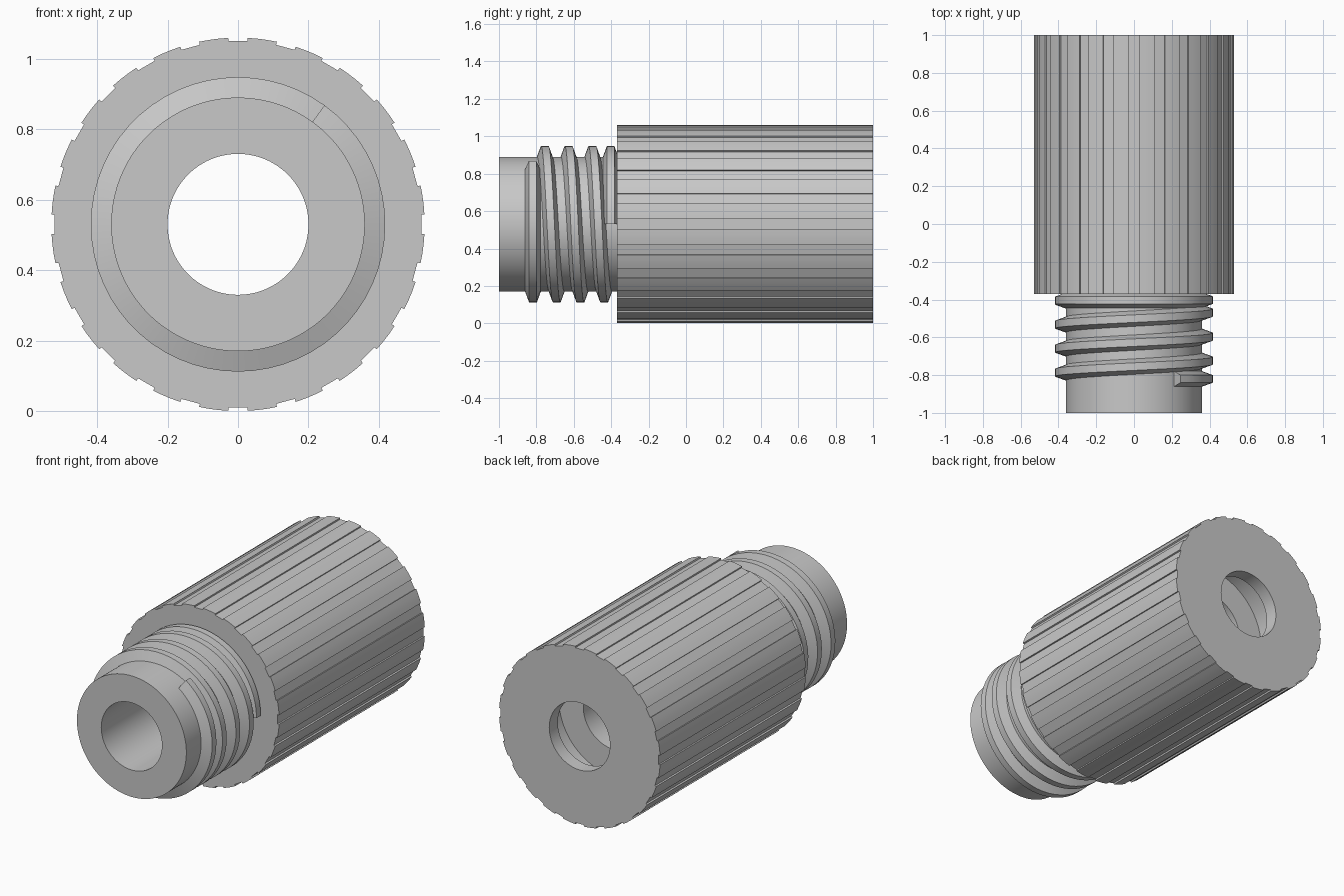
import bpy, bmesh
from math import sin, cos, radians

default = bpy.data.objects.get("Cube")
if default:
    bpy.data.objects.remove(default, do_unlink=True)

AXIS_Z = 0.53
RIM, GROOVE, NECK, BORE = 0.53, 0.521, 0.36, 0.2
SECTIONS = 24

grey = bpy.data.materials.new("light_grey")
grey.use_nodes = True
grey.diffuse_color = (0.58, 0.58, 0.58, 1)
grey.node_tree.nodes["Principled BSDF"].inputs["Base Color"].default_value = grey.diffuse_color


def point(radius, angle, y):
    """Position around the y axis; angle in degrees clockwise from the top."""
    a = radians(angle)
    return (radius * sin(a), y, AXIS_Z + radius * cos(a))


def loft(name, rings, closed):
    """Bridge successive rings of points; either close the loop or cap the ends."""
    bm = bmesh.new()
    loops = [[bm.verts.new(p) for p in ring] for ring in rings]
    pairs = list(zip(loops, loops[1:]))
    if closed:
        pairs.append((loops[-1], loops[0]))
    else:
        bm.faces.new(loops[0])
        bm.faces.new(loops[-1])
    for one, two in pairs:
        for i in range(len(one)):
            j = (i + 1) % len(one)
            bm.faces.new((one[i], one[j], two[j], two[i]))
    bmesh.ops.recalc_face_normals(bm, faces=bm.faces)
    mesh = bpy.data.meshes.new(name)
    bm.to_mesh(mesh)
    bm.free()
    mesh.materials.append(grey)
    obj = bpy.data.objects.new(name, mesh)
    bpy.context.collection.objects.link(obj)
    bpy.ops.object.select_all(action='DESELECT')
    obj.select_set(True)
    bpy.context.view_layer.objects.active = obj
    bpy.ops.object.shade_smooth_by_angle(angle=radians(25))
    return obj


# Grip outline: shallow flat grooves between rounded ribs
section = [(-3, GROOVE), (3, GROOVE), (3, RIM), (6, RIM), (9, RIM), (12, RIM)]
outline = [(s * 360 / SECTIONS + a, r) for s in range(SECTIONS) for a, r in section]


def grip(y):
    return [point(r, a, y) for a, r in outline]


def circle(radius, y):
    n = len(outline)
    return [point(radius, i * 360 / n - 3, y) for i in range(n)]


# Ribbed sleeve and plain neck, with a bore and an inner chamber near the back
loft("ribbed_sleeve_and_neck", [
    grip(-0.37), grip(1.0),
    circle(BORE, 1.0), circle(BORE, 0.92),
    circle(NECK, 0.92), circle(NECK, 0.68),
    circle(BORE, 0.68), circle(BORE, -1.0),
    circle(NECK, -1.0), circle(NECK, -0.37),
], closed=True)

# Screw thread: a trapezoid swept round the neck, levelling off at both ends
thread = []
for t in range(36, 1531, 6):
    y = min(max(-0.755 + 0.127 * (t - 360) / 360, -0.82), -0.403)
    thread.append([point(0.352, t, y - 0.044), point(0.418, t, y - 0.02),
                   point(0.418, t, y + 0.02), point(0.352, t, y + 0.044)])
loft("screw_thread", thread, closed=False)
